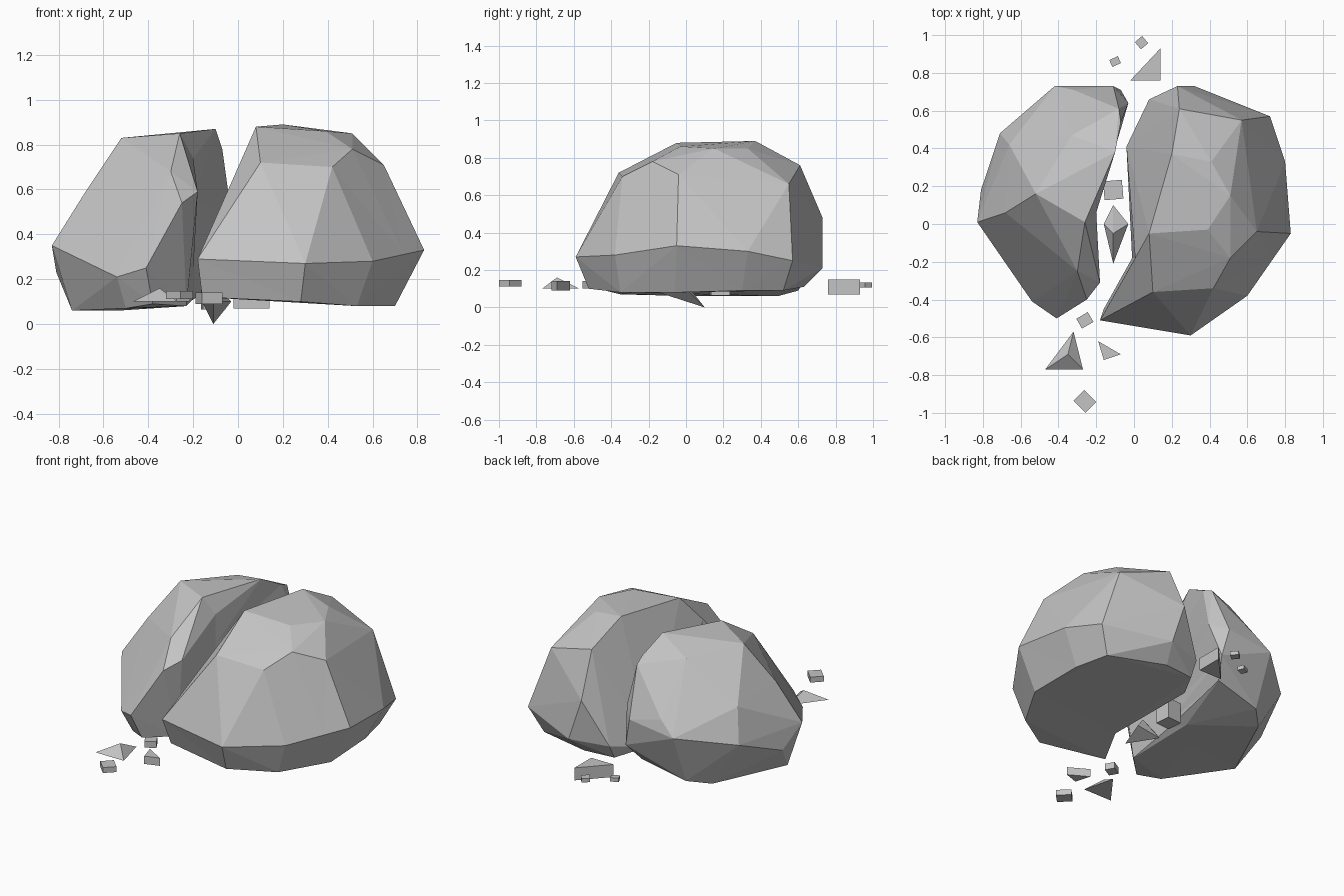
import bpy
import bmesh
import math
from mathutils import Matrix, Vector

# Remove the default cube
default_cube = bpy.data.objects.get("Cube")
if default_cube:
    bpy.data.objects.remove(default_cube, do_unlink=True)

# One plain stone colour
stone = bpy.data.materials.new("grey_stone")
stone.use_nodes = True
colour = (0.55, 0.55, 0.55, 1)
stone.diffuse_color = colour
for node in stone.node_tree.nodes:
    if node.type == "BSDF_PRINCIPLED":
        node.inputs["Base Color"].default_value = colour
        node.inputs["Roughness"].default_value = 0.9


def finish(name, bm):
    """Turn a bmesh into a flat-shaded stone object."""
    bmesh.ops.recalc_face_normals(bm, faces=bm.faces)
    mesh = bpy.data.meshes.new(name)
    bm.to_mesh(mesh)
    bm.free()
    mesh.materials.append(stone)
    obj = bpy.data.objects.new(name, mesh)
    bpy.context.collection.objects.link(obj)
    return obj


def hollow_split_face(bm, y, limit, side):
    """Crease the split face along a line at y and push it back to limit."""
    cut = bmesh.ops.bisect_plane(
        bm, geom=bm.verts[:] + bm.edges[:] + bm.faces[:], dist=0.0001,
        plane_co=(0, y / 100, 0), plane_no=(0, 1, 0))
    for vert in cut["geom_cut"]:
        if isinstance(vert, bmesh.types.BMVert):
            if (vert.co.x - limit / 100) * side < 0:
                vert.co.x = limit / 100
    bmesh.ops.triangulate(bm, faces=bm.faces)


def faceted_stone(name, corners, hollow=None):
    """Wrap a convex faceted skin around corner points given in hundredths."""
    bm = bmesh.new()
    for corner in corners:
        bm.verts.new(Vector(corner) / 100)
    hull = bmesh.ops.convex_hull(bm, input=bm.verts)
    loose = {v for v in hull["geom_interior"] + hull["geom_unused"]
             if isinstance(v, bmesh.types.BMVert) and not v.link_faces}
    bmesh.ops.delete(bm, geom=list(loose), context="VERTS")
    # Merge nearly coplanar triangles into broad chiselled facets
    bmesh.ops.dissolve_limit(bm, angle_limit=math.radians(2),
                             verts=bm.verts, edges=bm.edges)
    if hollow:
        hollow_split_face(bm, *hollow)
    return finish(name, bm)


def stone_chip(name, centre, size, turn):
    """Place a small turned block, with measurements in hundredths."""
    bm = bmesh.new()
    bmesh.ops.create_cube(bm, size=1)
    placement = (Matrix.Translation(Vector(centre) / 100)
                 @ Matrix.Rotation(math.radians(turn), 4, "Z")
                 @ Matrix.Diagonal(Vector(size) / 100).to_4x4())
    bmesh.ops.transform(bm, matrix=placement, verts=bm.verts)
    return finish(name, bm)


def wedge(outline, bottom, top):
    """Corner points of a flat shard with upright sides."""
    return [(x, y, z) for x, y in outline for z in (bottom, top)]


# Left half of the split boulder
left_waist = [(-18, -51, 29), (30, -59, 27), (60, -38, 28), (83, -5, 33),
              (80, 33, 30), (72, 57, 25), (32, 73, 21), (23, 73, 48)]
left_shoulder = [(10, -36, 72), (42, -34, 70), (51, -18, 78), (65, -4, 71),
                 (57, 55, 66), (24, 61, 76)]
left_crown = [(8, -5, 88), (20, 37, 89), (39, -3, 86), (51, 15, 85),
              (41, 33, 85)]
left_split_face = [(-4, 41, 14), (8, 66, 20)]
left_base = [(-16, -45, 12), (28, -52, 10), (53, -35, 8), (70, -6, 8),
             (69, 30, 9), (64, 52, 9), (28, 63, 11), (8, 61, 11)]
faceted_stone("left_boulder_half", left_waist + left_shoulder + left_crown
              + left_split_face + left_base, hollow=(-18, -1, 1))

# Right half of the split boulder
right_waist = [(-83, 1, 35), (-81, 18, 23), (-71, 48, 35), (-42, 73, 41),
               (-32, 71, 50), (-11, 73, 45), (-54, -41, 21), (-41, -50, 25)]
right_shoulder = [(-68, 6, 59), (-66, 42, 56), (-30, -25, 68)]
right_crown = [(-52, 16, 83), (-33, 47, 80), (-26, 1, 85), (-10, 38, 87)]
right_split_face = [(-25, -40, 54), (-18, -31, 59), (-7, 54, 78),
                    (-8, 61, 75), (-3, 64, 49), (-7, 71, 27)]
right_base = [(-74, 3, 6), (-50, -35, 7), (-38, -43, 9), (-23, -28, 8),
              (-23, 20, 9), (-12, 62, 16), (-42, 60, 9), (-53, 49, 6)]
faceted_stone("right_boulder_half", right_waist + right_shoulder
              + right_crown + right_split_face + right_base,
              hollow=(6, -20, -1))

# Sharp shards broken off along the crack
faceted_stone("hanging_shard", [(-11, 10, 0), (-16, 0, 10), (-3, 0, 10),
                                (-11, -21, 10), (-11, -5, 19)])
faceted_stone("front_pyramid_shard", [(-47, -77, 10), (-27, -77, 10),
                                      (-32, -57, 10), (-35, -69, 16)])
faceted_stone("front_flat_shard",
              wedge([(-19, -62), (-16, -72), (-7, -69)], 9, 14))
faceted_stone("back_flat_shard",
              wedge([(-2, 76), (14, 93), (14, 76)], 7, 15))

# Small square chips scattered front to back
chips = {
    "front_chip": ((-26, -94, 13), (8, 9, 3.5), 45),
    "near_front_chip": ((-26, -51, 12), (7, 6, 4), 30),
    "crack_chip": ((-11, 18, 13), (10, 10, 13), 5),
    "back_chip": ((4, 96, 12), (5, 5, 2.5), 40),
    "near_back_chip": ((-10, 86, 12), (5, 4, 2.5), 25),
}
for chip_name, (centre, size, turn) in chips.items():
    stone_chip(chip_name, centre, size, turn)
